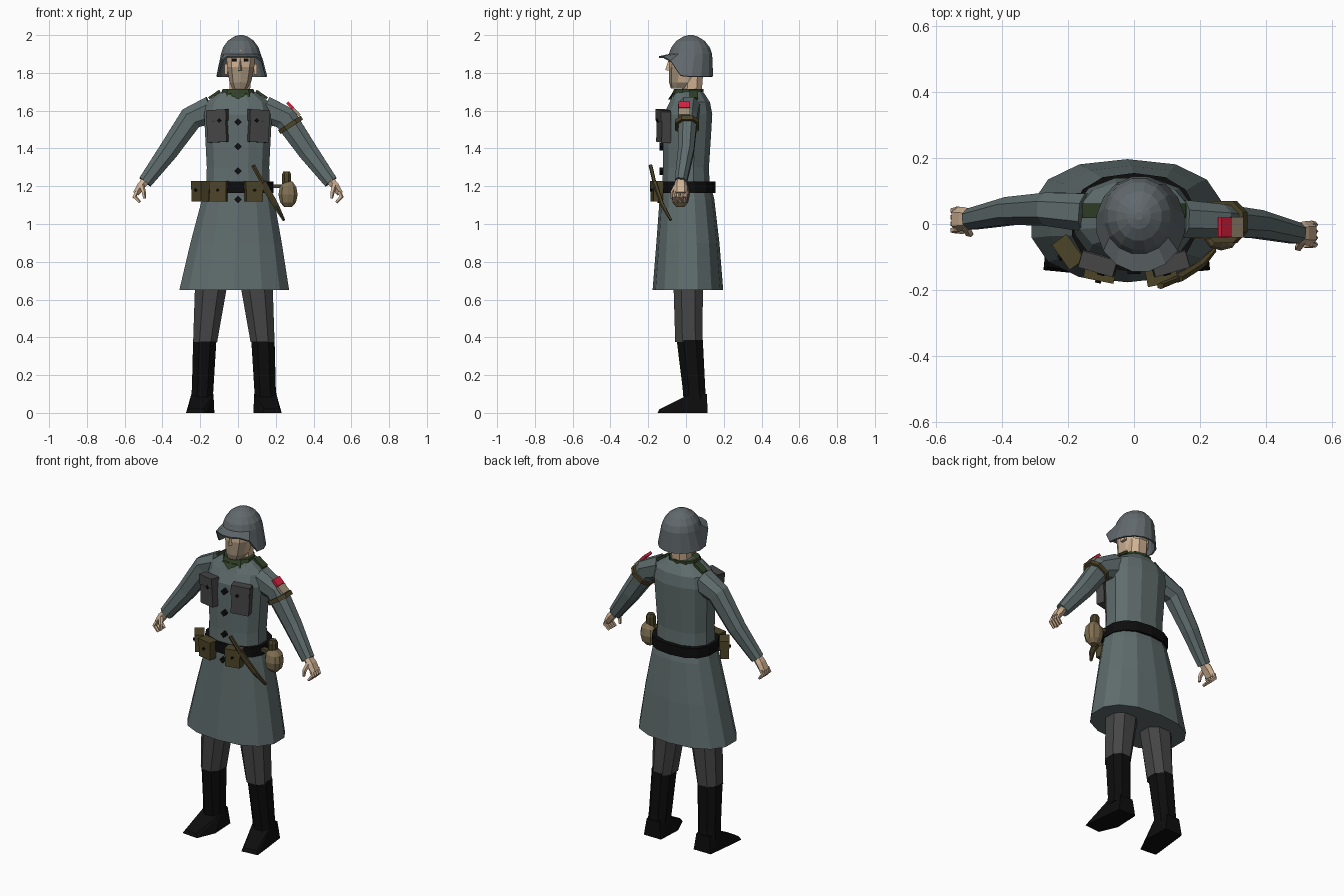
import bpy, bmesh, math
from mathutils import Vector, Matrix, Euler

if "Cube" in bpy.data.objects:
    bpy.data.objects.remove(bpy.data.objects["Cube"])


def material(name, *rgb):
    m = bpy.data.materials.new(name)
    m.use_nodes = True
    m.diffuse_color = (*rgb, 1)
    m.node_tree.nodes["Principled BSDF"].inputs["Base Color"].default_value = (*rgb, 1)
    return m


coat = material("coat_grey_green", .115, .15, .15)
steel = material("helmet_grey", .12, .14, .15)
cloth = material("dark_grey_cloth", .06, .06, .06)
black = material("black_leather", .004, .004, .004)
skin = material("skin", .62, .44, .29)
khaki = material("stubble_khaki", .36, .28, .19)
green = material("collar_green", .03, .05, .02)
brown = material("pouch_brown", .075, .058, .022)
tan = material("canteen_tan", .22, .165, .085)
red = material("armband_red", .7, .015, .05)


def finish(bm, name, *mats):
    bmesh.ops.recalc_face_normals(bm, faces=bm.faces)
    me = bpy.data.meshes.new(name)
    bm.to_mesh(me)
    bm.free()
    for m in mats:
        me.materials.append(m)
    ob = bpy.data.objects.new(name, me)
    bpy.context.collection.objects.link(ob)
    return ob


def skin_rings(bm, rings, caps=True):
    rows = [[bm.verts.new(p) for p in r] for r in rings]
    n = len(rows[0])
    for a, b in zip(rows, rows[1:]):
        for i in range(n):
            j = (i + 1) % n
            bm.faces.new((a[i], a[j], b[j], b[i]))
    bm.faces.new(rows[-1])
    if caps:
        bm.faces.new(rows[0])


def tube(name, mat, stations, n=8, flat=False, power=.85):
    """Loft of (x, y, z, radius, depth) stations along a path."""
    bm = bmesh.new()
    pts = [Vector(s[:3]) for s in stations]
    rings = []
    for i, s in enumerate(stations):
        d = pts[min(i + 1, len(pts) - 1)] - pts[max(i - 1, 0)]
        d = Vector((0, 0, 1)) if flat else d.normalized()
        u = Vector((0, 1, 0)).cross(d).normalized()
        v = d.cross(u)
        ring = []
        for k in range(n):
            t = math.tau * (k + .5) / n
            c, q = math.cos(t), math.sin(t)
            ring.append(pts[i] + u * s[3] * math.copysign(abs(c) ** power, c)
                        + v * s[4] * math.copysign(abs(q) ** power, q))
        rings.append(ring)
    skin_rings(bm, rings)
    return finish(bm, name, mat)


def box(name, mat, loc, size, rot=(0, 0, 0)):
    bm = bmesh.new()
    m = Matrix.LocRotScale(Vector(loc), Euler(rot), Vector(size))
    bmesh.ops.create_cube(bm, size=1, matrix=m)
    return finish(bm, name, mat)


def hull(name, mat, points):
    bm = bmesh.new()
    bmesh.ops.convex_hull(bm, input=[bm.verts.new(p) for p in points])
    return finish(bm, name, mat)


# Coat body and skirt
tube("coat_body", coat, [(0, 0, 1.18, .175, .13), (0, 0, 1.3, .17, .125),
     (0, .005, 1.45, .178, .13), (0, .01, 1.58, .185, .133),
     (0, .02, 1.645, .17, .11), (0, .015, 1.69, .11, .085),
     (0, .02, 1.715, .06, .06)], 12, True)
tube("coat_skirt", coat, [(-.02, .01, .65, .297, .187), (-.01, .01, .9, .247, .167),
     (0, .005, 1.13, .195, .145), (0, 0, 1.2, .178, .132)], 14, True)
tube("belt", black, [(0, .005, z, .192, .15) for z in (1.165, 1.225)], 14, True)
for z in (1.54, 1.41, 1.28, 1.13):
    box("coat_button", black, (0, -.13 if z > 1.2 else -.142, z), (.028, .02, .028), (0, math.pi / 4, 0))

# Collar and shoulder boards
tube("collar", green, [(0, .005, 1.672, .098, .088), (0, .015, 1.715, .085, .078)], 10, True)
hull("collar_point", green, [(-.05, -.075, 1.69), (.05, -.075, 1.69), (0, -.095, 1.66),
                             (0, -.03, 1.7), (0, -.03, 1.66)])
for s in (-1, 1):
    box("shoulder_board", green, (s * .125, .04, 1.685), (.07, .045, .014), (0, s * .6, 0))
    # Chest pocket with flap and button
    a = s * .28
    box("chest_pocket", cloth, (s * .108, -.118, 1.515), (.105, .05, .165), (0, s * .06, a))
    box("pocket_flap", cloth, (s * .109, -.122, 1.575), (.109, .052, .06), (0, s * .06, a))
    box("pocket_button", black, (s * .1, -.15, 1.548), (.016, .012, .016), (0, .8, a))

# Legs, boots and feet
MID = -.022
for s in (-1, 1):
    def X(d):
        return MID + s * d
    tube("trouser_leg", cloth, [(X(.172 - .02), .015, .375, .068, .077),
         (X(.122), .012, .66, .09, .083), (X(.115), .012, .75, .09, .083)], 8, True)
    tube("boot_shaft", black, [(X(.17), .047, .07, .062, .064), (X(.165), .042, .13, .061, .064),
         (X(.154), .02, .385, .066, .074)], 8, True)
    hull("boot_foot", black, [(X(d), y, z) for d, y, z in (
        (.125, .11, .1), (.21, .11, .1), (.108, .02, .1), (.225, .02, .1),
        (.11, .115, 0), (.225, .115, 0), (.103, -.04, 0), (.243, -.04, 0),
        (.15, -.15, 0), (.253, -.14, 0), (.16, -.14, .02), (.24, -.13, .022))])

# Arms and hands
for s, side, ys in ((-1, "right", (.035, .045, .04, .015)), (1, "left", (.015, .01, .0, -.028))):
    path = ((.14, 1.605, .078, .062), (.25, 1.56, .068, .054),
            (.37, 1.385, .056, .045), (.492, 1.222, .04, .034))
    tube(side + "_sleeve", coat, [(s * x, y, z, a, b) for (x, z, a, b), y in zip(path, ys)])
    y = ys[3]
    tube(side + "_palm", skin, [(s * .48, y, 1.24, .024, .026), (s * .515, y, 1.2, .024, .036),
                                (s * .54, y, 1.16, .019, .038)], 6)
    for k in range(4):
        fy = y - .03 + .02 * k
        tube(side + "_finger", skin, [(s * .535, fy, 1.17, .012, .009),
             (s * .548, fy - .004, 1.145, .012, .01), (s * .52, fy - .008, 1.115, .008, .008)], 5)
    tube(side + "_thumb", skin, [(s * .51, y - .025, 1.205, .014, .012),
         (s * .5, y - .045, 1.17, .012, .01), (s * .495, y - .045, 1.135, .008, .008)], 5)

# Armband: coloured plates and strap
tilt = (0, math.pi / 4, 0)
box("armband_red_plate", red, (.276, -.01, 1.628), (.045, .06, .016), tilt)
box("armband_khaki_plate", khaki, (.309, -.01, 1.592), (.05, .062, .016), tilt)
tube("armband_strap", brown, [(.272, .006, 1.535, .076, .068), (.285, .006, 1.515, .076, .068)])

# Neck, head and face
tube("neck", skin, [(.01, .03, 1.68, .058, .055), (.01, .035, 1.8, .06, .06)], 8, True)
head = tube("head", skin, [(.01, -.035, 1.718, .042, .045), (.012, -.018, 1.75, .06, .072),
            (.014, 0, 1.83, .075, .09), (.014, .01, 1.92, .08, .095)], 10, True)
head.data.materials.append(khaki)
for f in head.data.polygons:
    if f.center.z < 1.83 and f.center.y < -.01:
        f.material_index = 1
hull("nose", skin, [(.0, -.08, 1.81), (.025, -.08, 1.81), (.012, -.11, 1.815),
                    (.012, -.08, 1.88), (.012, -.09, 1.875)])
for s in (-1, 1):
    box("eye", black, (.012 + s * .032, -.086, 1.868), (.022, .009, .014), (0, 0, s * .15))
    box("ear", skin, (.014 + s * .078, .02, 1.82), (.016, .035, .055))

# Helmet: dome flaring into a visor at the front and a deep neck guard
bm = bmesh.new()
N = 16
angles = [math.tau * (k + .5) / N for k in range(N)]
rim = []
for t in angles:
    f = max(0, min(1, (-math.sin(t) - .1) / .65))
    rim.append((.02 + .136 * math.cos(t), .145 * math.sin(t) * 1.01, 1.78 + .108 * f * f * (3 - 2 * f)))
dome = [[(.015 + r * .96 * math.cos(t), .024 + r * 1.04 * math.sin(t), z) for t in angles]
        for z, r in ((1.9, .112), (1.935, .1), (1.97, .073), (1.992, .038), (2, .012))]
skin_rings(bm, [rim] + dome, caps=False)
helmet = finish(bm, "helmet", steel)
shell = helmet.modifiers.new("thickness", "SOLIDIFY")
shell.thickness = .01

# Belt kit: pouches, knife and canteen
for x, y, a in ((-.2, -.085, -.95), (-.103, -.145, -.2), (.083, -.155, .2)):
    box("pouch", brown, (x, y, 1.17), (.088, .05, .1), (0, 0, a))
    box("pouch_flap", brown, (x, y, 1.205), (.094, .056, .045), (0, 0, a))
    box("pouch_stud", black, (x + .03 * math.sin(a), y - .03 * math.cos(a), 1.18), (.013, .01, .013), (0, .8, a))
tube("knife_handle", brown, [(.08, -.188, 1.31, .012, .01), (.135, -.165, 1.21, .012, .01)], 6)
tube("knife_scabbard", brown, [(.13, -.167, 1.22, .022, .012), (.2, -.125, 1.1, .017, .011),
                               (.243, -.08, 1.02, .008, .007)], 6)
tube("canteen", tan, [(.265, -.03, z, r, r * .95) for z, r in
     ((1.09, .022), (1.115, .044), (1.155, .053), (1.195, .046), (1.225, .024))], 10, True)
tube("canteen_cap", brown, [(.257, -.03, z, r, r) for z, r in
     ((1.21, .026), (1.262, .026), (1.278, .018))], 8, True)
box("canteen_strap", brown, (.22, -.03, 1.2), (.07, .03, .02))
